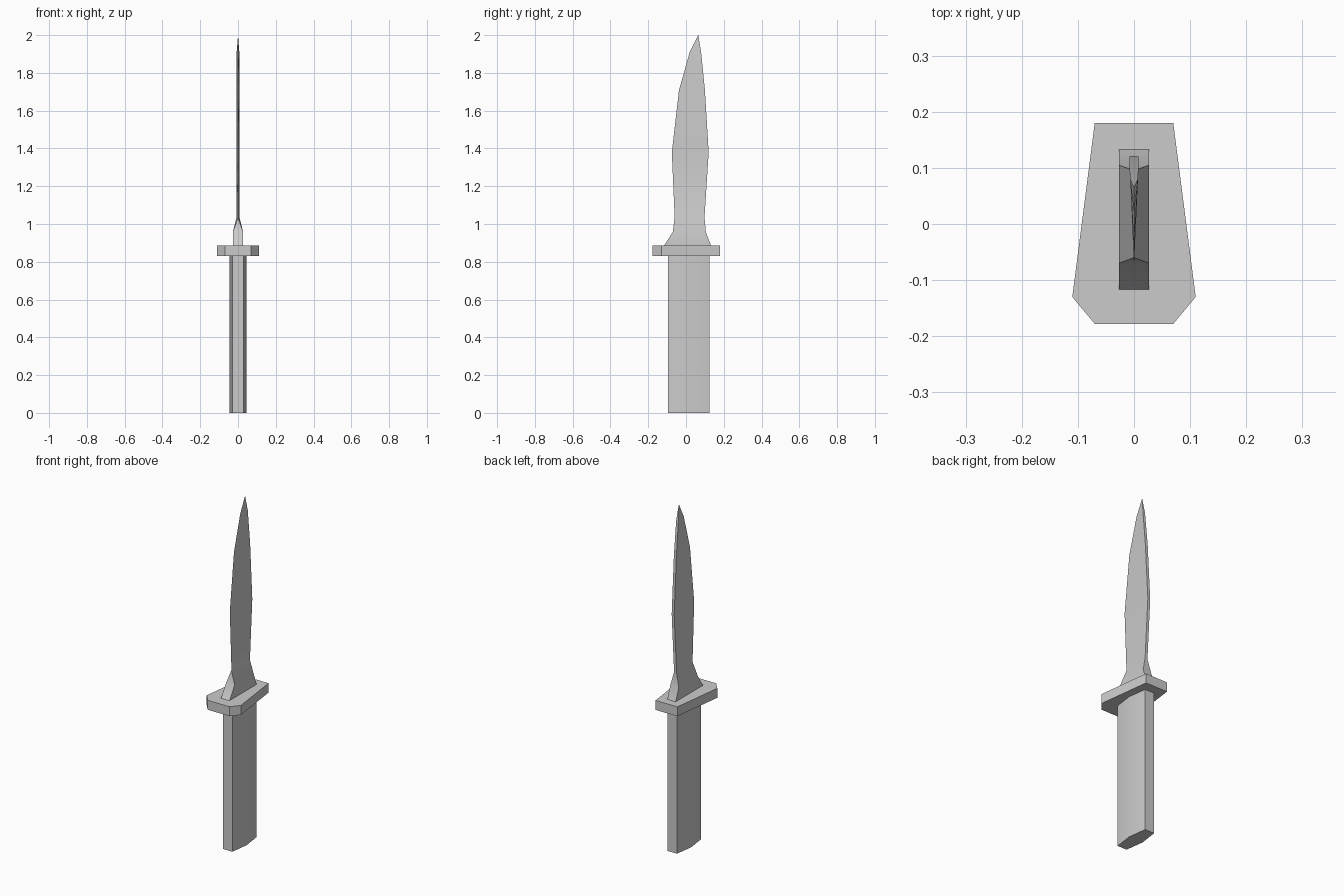
import bpy
import bmesh
import math

cube = bpy.data.objects.get("Cube")
if cube:
    bpy.data.objects.remove(cube)

grey = bpy.data.materials.new("steel grey")
grey.use_nodes = True
COLOUR = (0.6, 0.6, 0.6, 1)
grey.diffuse_color = COLOUR
grey.node_tree.nodes["Principled BSDF"].inputs["Base Color"].default_value = COLOUR


def loft(name, rings):
    """Skin equal-sized rings of points, cap both ends and weld doubles."""
    bm = bmesh.new()
    loops = [[bm.verts.new(p) for p in ring] for ring in rings]
    for low, high in zip(loops, loops[1:]):
        for i in range(len(low)):
            j = (i + 1) % len(low)
            bm.faces.new((low[i], low[j], high[j], high[i]))
    bm.faces.new(loops[0][::-1])
    bm.faces.new(loops[-1])
    bmesh.ops.remove_doubles(bm, verts=bm.verts, dist=0.0005)
    bmesh.ops.recalc_face_normals(bm, faces=bm.faces)
    mesh = bpy.data.meshes.new(name)
    bm.to_mesh(mesh)
    bm.free()
    mesh.materials.append(grey)
    obj = bpy.data.objects.new(name, mesh)
    bpy.context.collection.objects.link(obj)
    bpy.ops.object.select_all(action="DESELECT")
    obj.select_set(True)
    bpy.context.view_layer.objects.active = obj
    bpy.ops.object.shade_smooth_by_angle(angle=math.radians(30))
    return obj


def prism(name, half, bottom, top):
    """Extrude an outline mirrored across x from its right half."""
    outline = half + [(-x, y) for x, y in reversed(half)]
    return loft(name, [[(x, y, z) for x, y in outline] for z in (bottom, top)])


# Grip with gently bulging sides, and the tapered guard
prism("handle", [(0.03, -0.095), (0.045, 0.015), (0.03, 0.125)], 0, 0.83)
prism("guard", [(0.07, -0.178), (0.11, -0.13), (0.07, 0.18)], 0.83, 0.885)

# Blade sections: height, edge y, edge half width, spine y, spine half width
sections = [
    (0.885, -0.117, 0.027, 0.133, 0.027),
    (0.957, -0.07, 0.027, 0.105, 0.027),
    (1.035, -0.06, 0, 0.098, 0.008),
    (1.38, -0.075, 0, 0.12, 0.008),
    (1.71, -0.037, 0, 0.1, 0.008),
    (1.91, 0.02, 0, 0.08, 0.007),
    (2.0, 0.065, 0, 0.065, 0),
]
loft("blade", [[(-e, y0, z), (e, y0, z), (s, y1, z), (-s, y1, z)]
               for z, y0, e, y1, s in sections[:-1]]
     + [[(0, sections[-1][1], sections[-1][0])] * 4])
